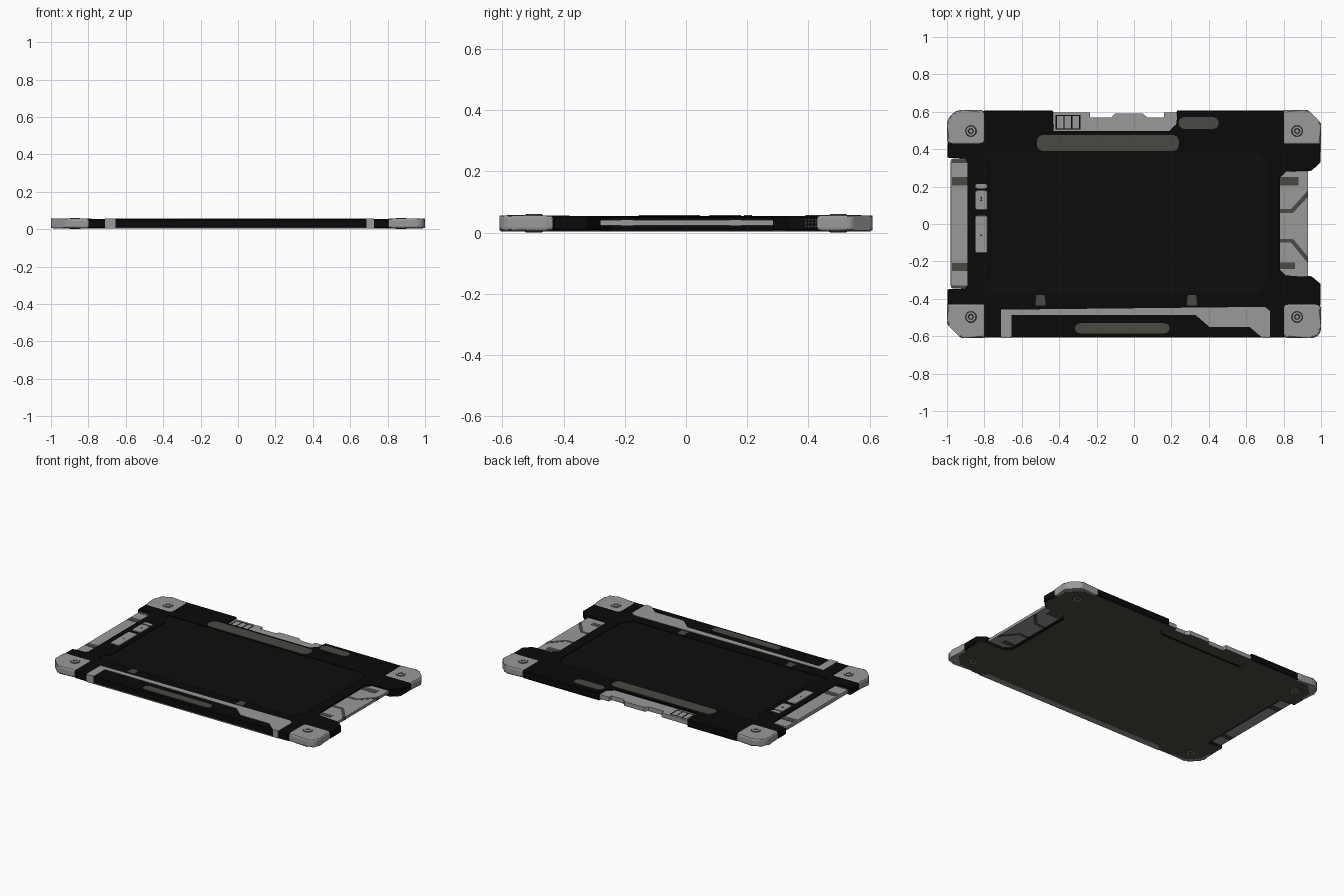
import bpy, bmesh, math
from mathutils import Vector


def material(name, rgb):
    m = bpy.data.materials.new(name)
    m.diffuse_color = (*rgb, 1)
    return m


BLACK = material("black_shell", (0.003, 0.003, 0.003))
GLASS = material("screen_black", (0.0042, 0.0042, 0.0042))
GREY = material("light_grey", (0.32, 0.32, 0.32))
OLIVE = material("dark_olive_grey", (0.068, 0.068, 0.055))


def finish(name, bm, mat):
    bmesh.ops.recalc_face_normals(bm, faces=bm.faces)
    me = bpy.data.meshes.new(name)
    bm.to_mesh(me)
    bm.free()
    ob = bpy.data.objects.new(name, me)
    bpy.context.collection.objects.link(ob)
    me.materials.append(mat)
    return ob


def prism(name, pts, z0, z1, mat, bevel=0, segments=2):
    """Extrude an outline from z0 to z1, optionally softening top and bottom rims."""
    bm = bmesh.new()
    low = [bm.verts.new((x, y, z0)) for x, y in pts]
    high = [bm.verts.new((x, y, z1)) for x, y in pts]
    n = len(pts)
    bm.faces.new(low[::-1])
    bm.faces.new(high)
    for i in range(n):
        j = (i + 1) % n
        bm.faces.new((low[i], low[j], high[j], high[i]))
    if bevel:
        rims = [e for e in bm.edges if abs(e.verts[0].co.z - e.verts[1].co.z) < 1e-6]
        bmesh.ops.bevel(bm, geom=rims, offset=bevel, segments=segments,
                        profile=0.5, affect='EDGES')
    return finish(name, bm, mat)


def rect(x0, x1, y0, y1):
    return [(x0, y0), (x1, y0), (x1, y1), (x0, y1)]


def rounded(pts, r, steps=5):
    """Round every corner of an outline with a quadratic curve."""
    out = []
    for i, p in enumerate(pts):
        p = Vector(p)
        a, b = Vector(pts[i - 1]) - p, Vector(pts[(i + 1) % len(pts)]) - p
        p0 = p + a.normalized() * min(r, a.length * 0.48)
        p1 = p + b.normalized() * min(r, b.length * 0.48)
        for k in range(steps + 1):
            t = k / steps
            out.append(tuple(p0 * (1 - t) ** 2 + p * 2 * t * (1 - t) + p1 * t * t))
    return out


# Main shell with the side and back notches
outline = [(-0.8, -0.607), (0.8, -0.607), (0.82, -0.59), (0.91, -0.59), (0.98, -0.52),
           (0.98, -0.45), (0.997, -0.43), (0.997, -0.32), (0.95, -0.28), (0.81, -0.28),
           (0.775, -0.245), (0.775, 0.25), (0.81, 0.285), (0.95, 0.285), (0.997, 0.33),
           (0.997, 0.43), (0.98, 0.45), (0.98, 0.52), (0.91, 0.59), (0.82, 0.59),
           (0.8, 0.607), (0.23, 0.607), (0.23, 0.53), (0.19, 0.492), (-0.435, 0.492),
           (-0.435, 0.607), (-0.8, 0.607), (-0.82, 0.59), (-0.91, 0.59), (-0.98, 0.52),
           (-0.98, 0.45), (-0.997, 0.43), (-0.997, 0.355), (-0.9, 0.355), (-0.885, 0.33),
           (-0.885, -0.33), (-0.9, -0.35), (-0.997, -0.35), (-0.997, -0.43),
           (-0.98, -0.45), (-0.98, -0.52), (-0.91, -0.59), (-0.82, -0.59)]
shell = prism("main_shell", outline, 0.007, 0.0545, BLACK, 0.005, 1)

# Recessed screen
screen = [(-0.79, -0.375), (0.66, -0.375), (0.71, -0.31), (0.71, 0.33), (0.66, 0.385),
          (-0.79, 0.385), (-0.79, 0.34), (-0.75, 0.29), (-0.75, -0.28), (-0.79, -0.33)]
cutter = prism("screen_cutter", screen, 0.048, 0.08, BLACK)
cutter.hide_render = True
cutter.hide_set(True)
cut = shell.modifiers.new("screen_recess", 'BOOLEAN')
cut.operation = 'DIFFERENCE'
cut.solver = 'EXACT'
cut.object = cutter
prism("screen", screen, 0.046, 0.050, GLASS)

# Underside plate
prism("bottom_plate", [(x * 0.992, y * 0.992) for x, y in outline], 0.004, 0.009, OLIVE)

# Corner bumpers: cut corners on three, one rounder
for name, sx, sy, c, r in (("back_left", -1, 1, 0.05, 0.03), ("back_right", 1, 1, 0.07, 0.012),
                           ("front_left", -1, -1, 0.075, 0.012), ("front_right", 1, -1, 0.03, 0.03)):
    base = [(0.795, 0.425), (1, 0.425), (1, 0.61 - c), (1 - c, 0.61), (0.795, 0.61)]
    pts = [(x * sx, y * sy) for x, y in rounded(base, r, 3)]
    prism(name + "_bumper", pts, 0.006, 0.0565, GREY, 0.011)

# Screws on both faces of each corner
PROFILE = [(0.0, 0.0560), (0.010, 0.0560), (0.015, 0.0600), (0.026, 0.0600), (0.032, 0.0550)]
for sx in (-1, 1):
    for sy in (-1, 1):
        for face in ("top", "bottom"):
            bm = bmesh.new()
            rings = []
            for r, z in PROFILE:
                z = z if face == "top" else 0.06 - z
                rings.append([bm.verts.new((sx * 0.872 + r * math.cos(a * math.tau / 24),
                                            sy * 0.497 + r * math.sin(a * math.tau / 24), z))
                              for a in range(24 if r else 1)])
            for a in range(24):
                b = (a + 1) % 24
                bm.faces.new((rings[0][0], rings[1][a], rings[1][b]))
                for p, q in zip(rings[1:], rings[2:]):
                    bm.faces.new((p[a], q[a], q[b], p[b]))
            ob = finish("screw_" + face, bm, GREY)
            ob.data.materials.append(OLIVE)
            for f in ob.data.polygons:  # dark sloping rims around a bright ring
                if 0.1 < abs(f.normal.z) < 0.95:
                    f.material_index = 1

# Back connector panel with stepped edge and slots
back = [(-0.435, 0.49), (0.19, 0.49), (0.23, 0.53), (0.23, 0.595), (0.16, 0.595),
        (0.16, 0.57), (0.07, 0.57), (0.045, 0.592), (-0.1, 0.592), (-0.12, 0.57),
        (-0.235, 0.57), (-0.235, 0.597), (-0.435, 0.597)]
prism("back_panel", back, 0.016, 0.042, GREY)
prism("back_panel_underside", back, 0.013, 0.016, OLIVE)
for i in range(4):
    x = -0.42 + i * 0.042
    prism("back_slot", rect(x, x + 0.007, 0.51, 0.58), 0.041, 0.043, BLACK)
for y in (0.505, 0.578):
    prism("back_slot_bar", rect(-0.42, -0.287, y, y + 0.005), 0.041, 0.043, BLACK)

# Right hand grip plate with dark inlays on both faces
grip = [(0.77, -0.26), (0.80, -0.285), (0.93, -0.285), (0.93, 0.29), (0.80, 0.29), (0.77, 0.26)]
prism("right_grip", grip, 0.023, 0.041, GREY)
inlays = [rect(0.775, 0.88, 0.205, 0.25), rect(0.775, 0.86, -0.24, -0.205),
          [(0.775, 0.06), (0.85, 0.06), (0.93, 0.145), (0.93, 0.18), (0.84, 0.08), (0.775, 0.08)],
          [(0.775, -0.1), (0.84, -0.1), (0.93, -0.21), (0.93, -0.175), (0.85, -0.08), (0.775, -0.08)]]
for pts in inlays:
    prism("right_inlay", pts, 0.022, 0.042, OLIVE)

# Left hand side strip with dark inlays
prism("left_strip", rounded(rect(-0.98, -0.88, -0.345, 0.35), 0.015, 2), 0.016, 0.044, GREY, 0.005)
for y0, y1 in ((0.205, 0.25), (-0.25, -0.208), (0.325, 0.346), (-0.341, -0.33)):
    prism("left_inlay", rect(-0.972, -0.882, y0, y1), 0.0145, 0.0455, OLIVE)

# Front trim: stepped band on top, legs over the front edge, strip below
band = [(-0.71, -0.607), (-0.655, -0.607), (-0.655, -0.487), (0.33, -0.487), (0.405, -0.552),
        (0.62, -0.552), (0.685, -0.607), (0.728, -0.607), (0.728, -0.492), (0.70, -0.47),
        (0.71, -0.443), (-0.695, -0.443), (-0.71, -0.458)]
band[8:11] = [(0.728, -0.465), (0.70, -0.443)]
band = [(x, y) for x, y in band if (x, y) != (-0.695, -0.443)]
prism("front_trim", [p for p in band], 0.05, 0.0565, GREY)
for x0, x1 in ((-0.71, -0.655), (0.688, 0.728)):
    prism("front_trim_leg", rect(x0, x1, -0.609, -0.58), 0.006, 0.0565, GREY)
prism("front_lower_strip", [(-0.71, -0.606), (0.73, -0.606), (0.69, -0.56), (-0.67, -0.56)],
      0.003, 0.01, GREY)

# Dark grip pads on the top face
for x0, x1, y0, y1 in ((-0.52, 0.24, 0.39, 0.476), (0.24, 0.452, 0.508, 0.572),
                       (-0.315, 0.19, -0.585, -0.53)):
    prism("grip_pad", rounded(rect(x0, x1, y0, y1), 0.04), 0.051, 0.057, OLIVE)
for x in (-0.50, 0.31):
    prism("bezel_tab", [(x - 0.028, -0.435), (x + 0.028, -0.435), (x + 0.022, -0.38),
                        (x - 0.022, -0.38)], 0.051, 0.0555, OLIVE)

# Rocker buttons on the left bezel
for y0, y1 in ((0.19, 0.215), (0.075, 0.18), (-0.155, 0.045)):
    prism("bezel_button", rounded(rect(-0.85, -0.783, y0, y1), 0.014, 3), 0.045, 0.0575, GREY, 0.002, 1)
for y in (0.127, 0.14, -0.06):
    prism("button_mark", rect(-0.822, -0.812, y - 0.004, y + 0.004), 0.056, 0.058, BLACK)

# Small vent dots on the right edge
for i in range(4):
    for k in range(3):
        y, z = 0.388 + i * 0.011, 0.018 + k * 0.011
        prism("edge_vent", rect(0.99, 0.9985, y, y + 0.005), z, z + 0.005, OLIVE)
